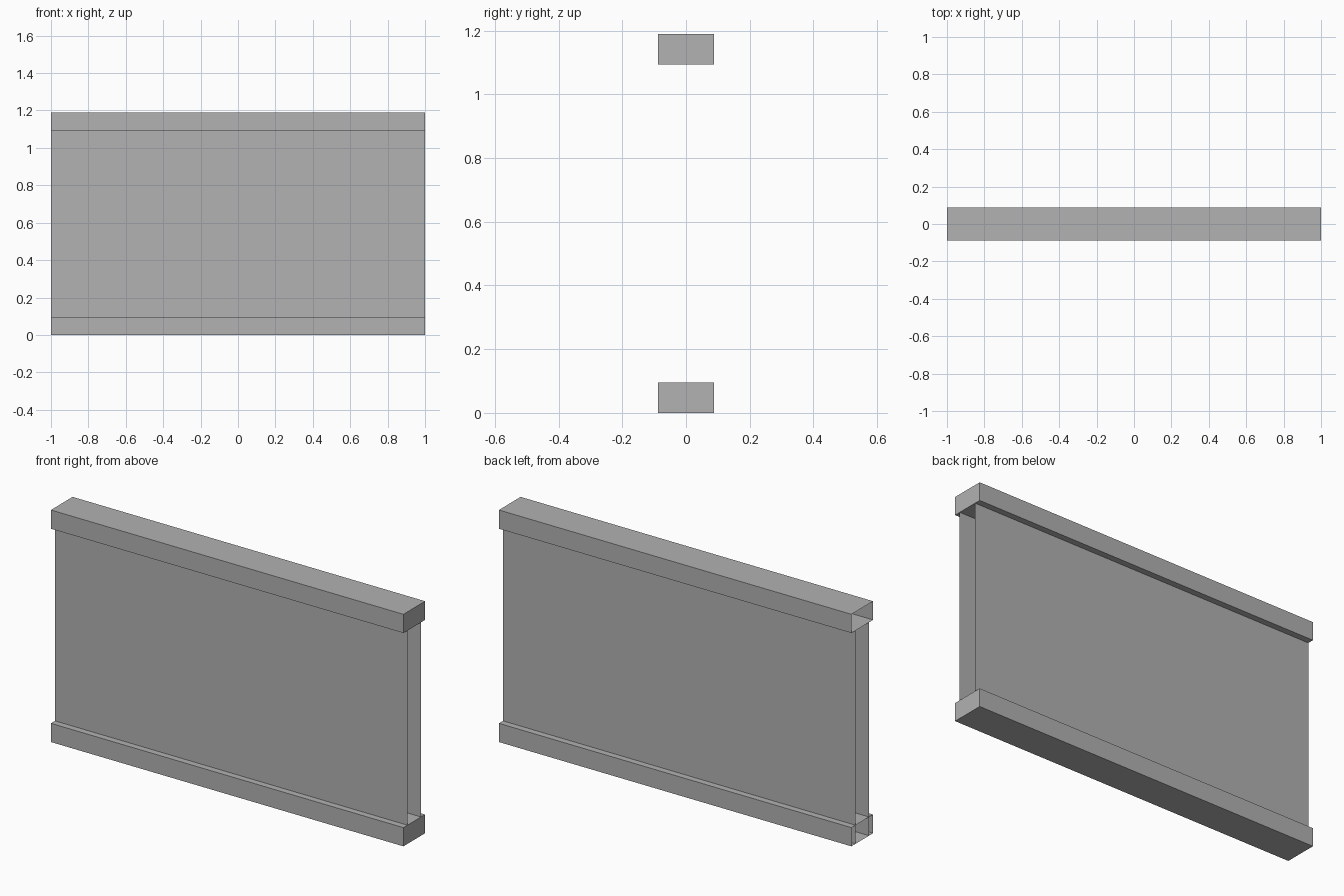
import bpy
import bmesh

old = bpy.data.objects.get("Cube")
if old:
    bpy.data.objects.remove(old, do_unlink=True)

LENGTH, DEPTH, HEIGHT = 2.0, 0.176, 1.19
RAIL = 0.096
PANEL_Y = 0.055

grey = bpy.data.materials.new("plain_grey")
grey.use_nodes = True
colour = (0.445, 0.445, 0.445, 1)
grey.diffuse_color = colour
grey.node_tree.nodes["Principled BSDF"].inputs["Base Color"].default_value = colour


def add_object(name, bm):
    mesh = bpy.data.meshes.new(name)
    bm.to_mesh(mesh)
    bm.free()
    mesh.materials.append(grey)
    obj = bpy.data.objects.new(name, mesh)
    bpy.context.collection.objects.link(obj)


def rail(name, z):
    """Hollow box rail, closed at its +x end and open at its -x end."""
    bm = bmesh.new()
    bmesh.ops.create_cube(bm, size=1)
    bmesh.ops.scale(bm, vec=(LENGTH, DEPTH, RAIL), verts=bm.verts)
    bmesh.ops.translate(bm, vec=(0, 0, z), verts=bm.verts)
    bm.normal_update()
    ends = [f for f in bm.faces if f.normal.x < -0.9]
    bmesh.ops.delete(bm, geom=ends, context='FACES_ONLY')
    add_object(name, bm)


def panel(name, side):
    """Thin sheet that stands in the lower rail and meets the upper one."""
    bm = bmesh.new()
    x, y, top = LENGTH / 2, side * PANEL_Y, HEIGHT - RAIL
    corners = [(-x, y, 0), (x, y, 0), (x, y, top), (-x, y, top)]
    face = bm.faces.new([bm.verts.new(c) for c in corners])
    if side > 0:
        face.normal_flip()
    add_object(name, bm)


# Rails
rail("bottom_rail", RAIL / 2)
rail("top_rail", HEIGHT - RAIL / 2)

# Front and back sheets
panel("front_panel", -1)
panel("back_panel", 1)
